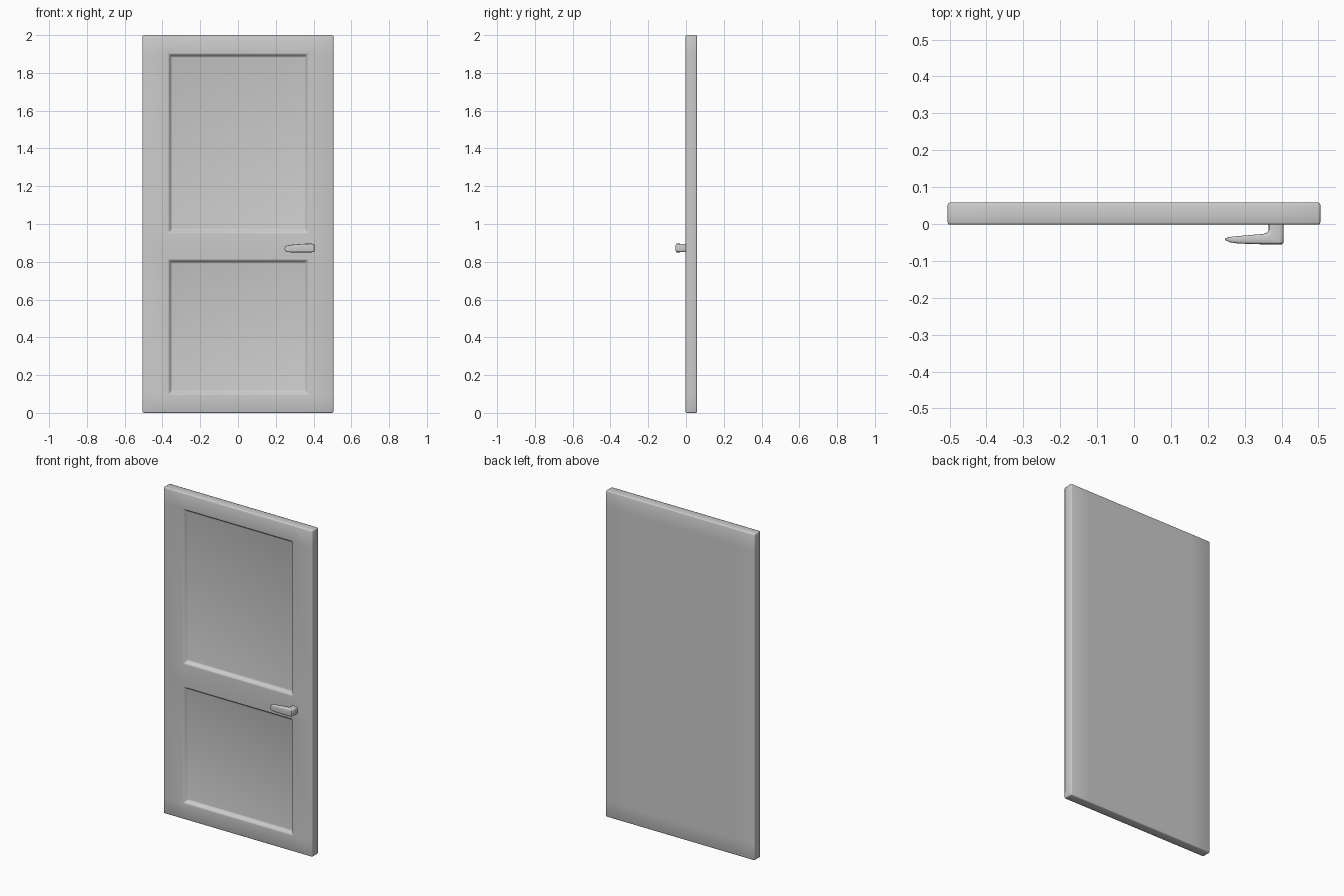
import bpy, bmesh, math
from mathutils import Matrix, Vector

if "Cube" in bpy.data.objects:
    bpy.data.objects.remove(bpy.data.objects["Cube"])

FRONT, BACK = -0.002, 0.058


def finish(bm, name, angle):
    bmesh.ops.recalc_face_normals(bm, faces=bm.faces[:])
    mesh = bpy.data.meshes.new(name)
    bm.to_mesh(mesh)
    bm.free()
    obj = bpy.data.objects.new(name, mesh)
    bpy.context.collection.objects.link(obj)
    bpy.ops.object.select_all(action='DESELECT')
    obj.select_set(True)
    bpy.context.view_layer.objects.active = obj
    bpy.ops.object.shade_smooth_by_angle(angle=math.radians(angle))
    return obj


# Door slab with two recessed panels on the front
def door_slab():
    bm = bmesh.new()
    size = (1.01, BACK - FRONT, 2.0)
    centre = Vector((0, (FRONT + BACK) / 2, 1))
    bmesh.ops.create_cube(bm, size=1, matrix=Matrix.Translation(centre) @ Matrix.Diagonal((*size, 1)))
    cuts = [((x, 0, 0), (1, 0, 0)) for x in (-0.367, 0.37)]
    cuts += [((0, 0, z), (0, 0, 1)) for z in (0.10, 0.81, 0.955, 1.90)]
    for co, no in cuts:
        geom = bm.verts[:] + bm.edges[:] + bm.faces[:]
        bmesh.ops.bisect_plane(bm, geom=geom, plane_co=co, plane_no=no)
    bm.normal_update()
    panels = []
    for f in bm.faces:
        c = f.calc_center_median()
        if f.normal.y < -0.9 and abs(c.x) < 0.1 and (0.2 < c.z < 0.7 or 1.1 < c.z < 1.8):
            panels.append(f)
    bmesh.ops.inset_individual(bm, faces=panels, thickness=0.014, depth=-0.022, use_even_offset=True)
    bm.normal_update()
    edges = [e for e in bm.edges if e.calc_face_angle(0) > 0.5]
    bmesh.ops.bevel(bm, geom=edges, offset=0.006, segments=2, profile=0.5, affect='EDGES')
    return finish(bm, "door_slab", 50)


# Lever handle: rounded sections lofted round the bend, as
# (outer x, outer y, inner x, inner y, half height, height centre)
def door_handle():
    sections = [
        (0.406, 0.002, 0.365, 0.002, 0.022, 0.873),
        (0.406, -0.025, 0.365, -0.016, 0.022, 0.873),
        (0.406, -0.050, 0.361, -0.023, 0.022, 0.873),
        (0.402, -0.055, 0.350, -0.027, 0.023, 0.873),
        (0.340, -0.055, 0.325, -0.029, 0.022, 0.872),
        (0.284, -0.053, 0.278, -0.033, 0.020, 0.870),
        (0.262, -0.050, 0.259, -0.035, 0.017, 0.869),
        (0.251, -0.046, 0.250, -0.038, 0.012, 0.869),
        (0.247, -0.043, 0.247, -0.040, 0.006, 0.869),
    ]
    n = 16
    bm = bmesh.new()
    rings = []
    for ox, oy, ix, iy, h, zc in sections:
        ring = []
        for k in range(n):
            a = 2 * math.pi * (k + 0.5) / n
            u = math.copysign(abs(math.cos(a)) ** 0.4, math.cos(a))
            v = math.copysign(abs(math.sin(a)) ** 0.4, math.sin(a))
            t = (1 + u) / 2
            ring.append(bm.verts.new((ix + (ox - ix) * t, iy + (oy - iy) * t, zc + h * v)))
        rings.append(ring)
    for a, b in zip(rings, rings[1:]):
        for k in range(n):
            j = (k + 1) % n
            bm.faces.new((a[k], a[j], b[j], b[k]))
    bm.faces.new(rings[0])
    bm.faces.new(rings[-1])
    return finish(bm, "door_handle", 45)


door_slab()
door_handle()
